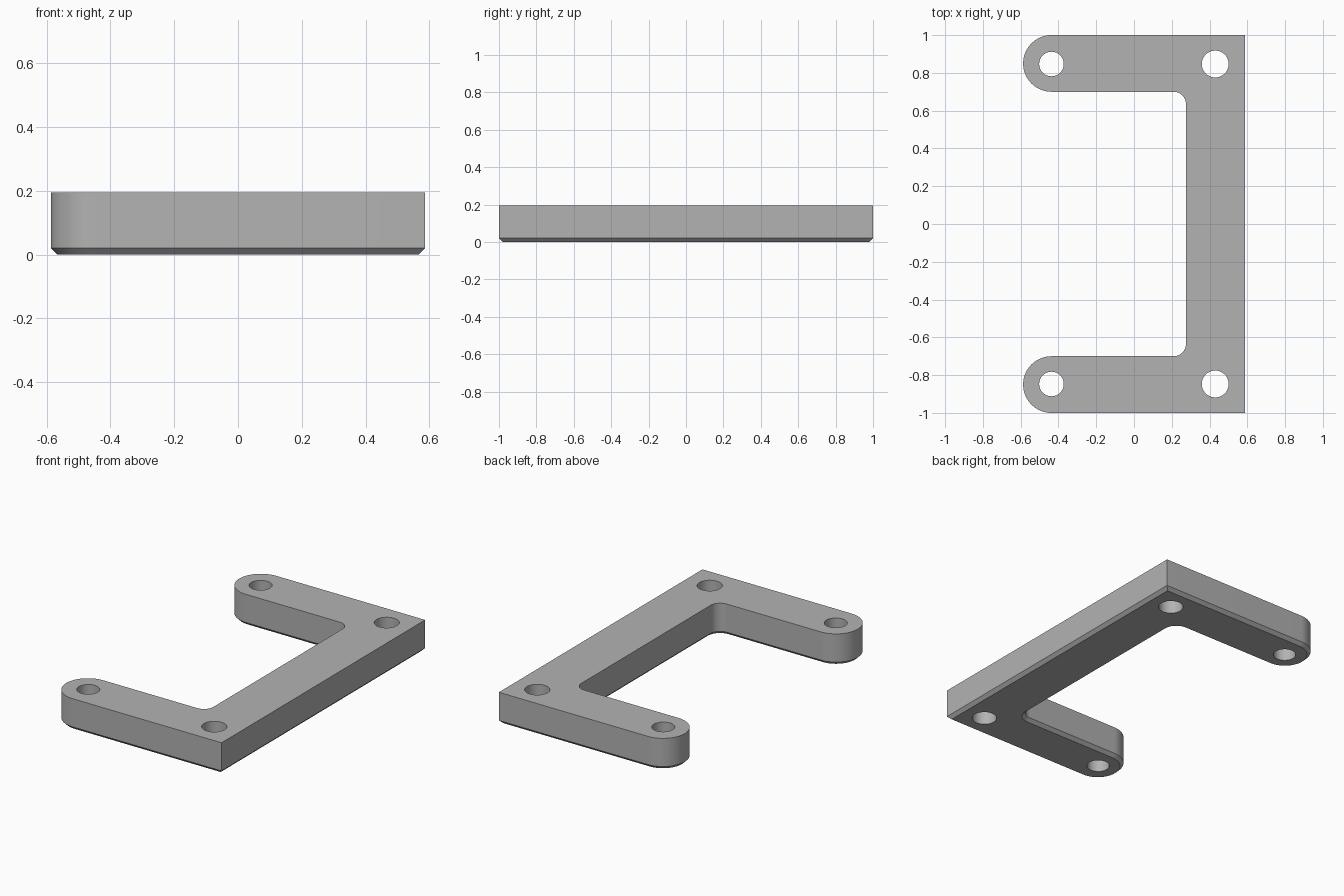
import bpy, bmesh
from math import pi, cos, sin

HALF_X, HEIGHT, CHAMFER = 0.587, 0.195, 0.02
ARM_R, ARM_Y, WALL_X, FILLET = 0.15, 0.85, 0.275, 0.065

if "Cube" in bpy.data.objects:
    bpy.data.objects.remove(bpy.data.objects["Cube"])

grey = bpy.data.materials.new("plain grey")
grey.use_nodes = True
grey.diffuse_color = (0.45, 0.45, 0.45, 1)
grey.node_tree.nodes["Principled BSDF"].inputs["Base Color"].default_value = grey.diffuse_color


def arc(cx, cy, r, start, end, steps):
    angles = [start + (end - start) * i / steps for i in range(steps + 1)]
    return [(cx + r * cos(a), cy + r * sin(a)) for a in angles]


def outline(inset):
    """C-shaped bracket outline, shrunk by inset."""
    upper = [(HALF_X - inset, 1 - inset)]
    upper += arc(ARM_R - HALF_X, ARM_Y, ARM_R - inset, pi / 2, 3 * pi / 2, 32)
    upper += arc(WALL_X - FILLET, ARM_Y - ARM_R - FILLET, FILLET + inset, pi / 2, 0, 12)
    return upper + [(x, -y) for x, y in reversed(upper)]


# Bracket body: stacked outlines with a chamfered bottom edge
bm = bmesh.new()
rings = [[bm.verts.new((x, y, z)) for x, y in outline(inset)]
         for inset, z in ((CHAMFER, 0), (0, CHAMFER), (0, HEIGHT))]
for low, high in zip(rings, rings[1:]):
    for i in range(len(low)):
        j = (i + 1) % len(low)
        bm.faces.new((low[i], low[j], high[j], high[i]))
bm.faces.new(rings[0][::-1])
bm.faces.new(rings[-1])
bmesh.ops.recalc_face_normals(bm, faces=bm.faces)
mesh = bpy.data.meshes.new("bracket")
bm.to_mesh(mesh)
bm.free()
mesh.materials.append(grey)
bracket = bpy.data.objects.new("bracket", mesh)
bpy.context.collection.objects.link(bracket)

# Four screw holes, slightly larger at the corners
cutters = []
for x, radius in ((-0.437, 0.065), (0.43, 0.071)):
    for y in (-0.847, 0.847):
        bpy.ops.mesh.primitive_cylinder_add(vertices=48, radius=radius, depth=1, location=(x, y, 0))
        cutter = bpy.context.object
        cutter.name = "hole_cutter"
        cutter.hide_render = True
        cutter.data.materials.append(grey)
        cut = bracket.modifiers.new("hole", "BOOLEAN")
        cut.operation, cut.solver, cut.object = "DIFFERENCE", "EXACT", cutter
        cutters.append(cutter)

bpy.ops.object.select_all(action="DESELECT")
bracket.select_set(True)
bpy.context.view_layer.objects.active = bracket
for name in [m.name for m in bracket.modifiers]:
    bpy.ops.object.modifier_apply(modifier=name)
for cutter in cutters:
    bpy.data.objects.remove(cutter)
bpy.ops.object.shade_smooth_by_angle()
